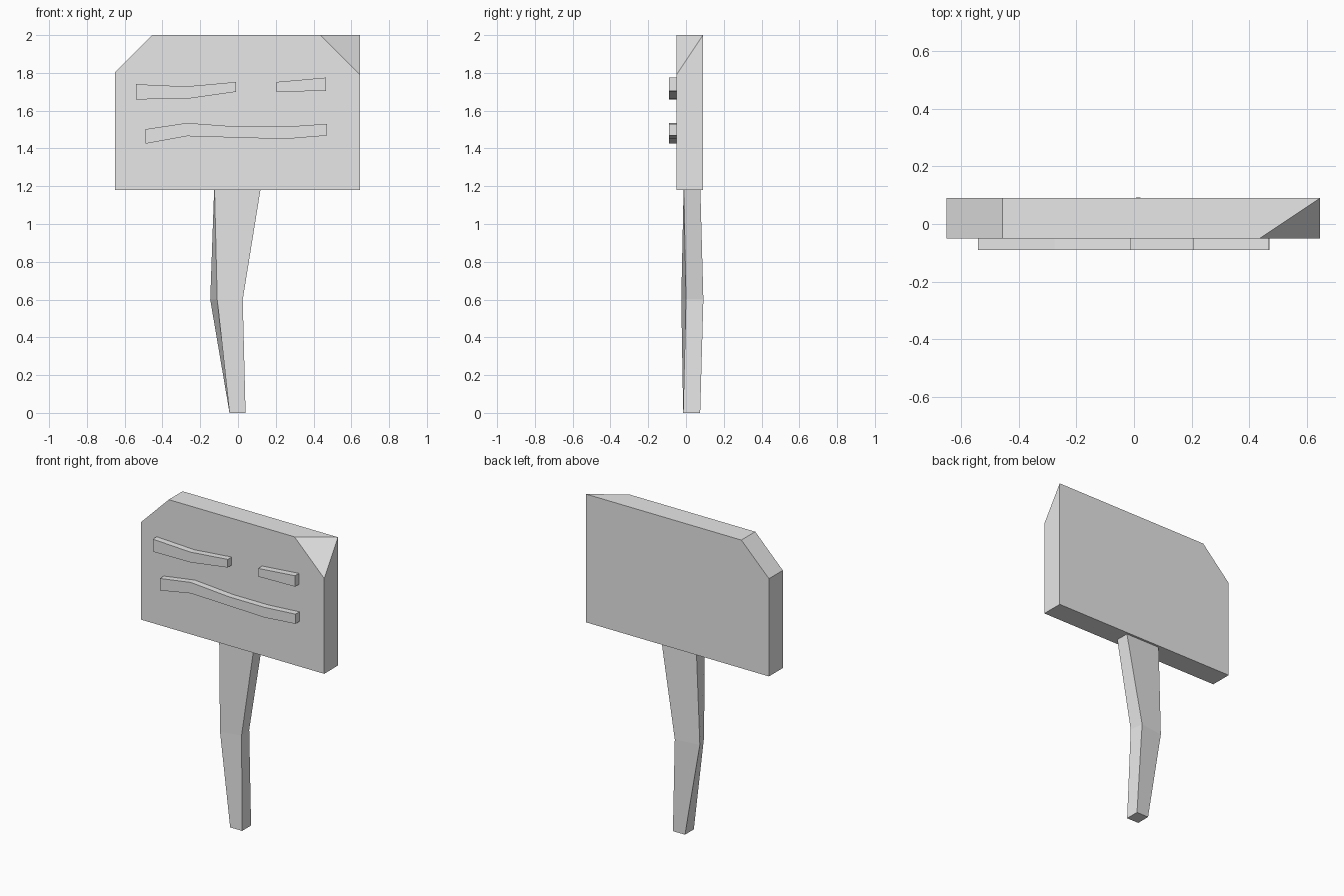
import bpy
import bmesh

cube = bpy.data.objects.get("Cube")
if cube:
    bpy.data.objects.remove(cube, do_unlink=True)

grey = bpy.data.materials.new("plain_grey")
grey.use_nodes = True
grey.diffuse_color = (0.8, 0.8, 0.8, 1)
grey.node_tree.nodes["Principled BSDF"].inputs["Base Color"].default_value = grey.diffuse_color


def finish(name, bm):
    """Turn a bmesh into a flat-shaded grey object."""
    bmesh.ops.recalc_face_normals(bm, faces=bm.faces)
    mesh = bpy.data.meshes.new(name)
    bm.to_mesh(mesh)
    bm.free()
    mesh.materials.append(grey)
    bpy.context.collection.objects.link(bpy.data.objects.new(name, mesh))


def loft(name, rings):
    """Join equal-sized rings of points with quads and cap both ends."""
    bm = bmesh.new()
    loops = [[bm.verts.new(p) for p in ring] for ring in rings]
    for a, b in zip(loops, loops[1:]):
        for i in range(len(a)):
            j = (i + 1) % len(a)
            bm.faces.new((a[i], a[j], b[j], b[i]))
    bm.faces.new(loops[0])
    bm.faces.new(loops[-1])
    finish(name, bm)


# Sign board: one corner chamfered through, the other chipped at the front only
FRONT, BACK = -0.05, 0.09
shared = [(-0.65, 1.18), (0.645, 1.18), (-0.455, 2), (-0.65, 1.805)]
bm = bmesh.new()
for x, z in shared + [(0.645, 1.79), (0.435, 2)]:
    bm.verts.new((x, FRONT, z))
for x, z in shared + [(0.645, 2)]:
    bm.verts.new((x, BACK, z))
bmesh.ops.convex_hull(bm, input=bm.verts)
bmesh.ops.dissolve_limit(bm, angle_limit=0.01, verts=bm.verts, edges=bm.edges)
finish("sign_board", bm)

# Crooked post: four-sided sections, twisted slightly at the bend
sections = [
    (0, [(-0.045, -0.015), (0.04, -0.015), (0.04, 0.075), (-0.045, 0.075)]),
    (0.6, [(-0.11, -0.025), (0.025, 0), (0.015, 0.092), (-0.147, 0.07)]),
    (1.22, [(-0.125, -0.012), (0.125, -0.012), (0.125, 0.075), (-0.125, 0.075)]),
]
loft("post", [[(x, y, z) for x, y in ring] for z, ring in sections])

# Raised writing strokes: (x, top, bottom) along each one
strokes = {
    "upper_long_stroke": [(-0.54, 1.74, 1.66), (-0.275, 1.728, 1.662), (-0.01, 1.752, 1.7)],
    "upper_short_stroke": [(0.205, 1.752, 1.7), (0.467, 1.775, 1.705)],
    "lower_stroke": [(-0.49, 1.502, 1.425), (-0.27, 1.535, 1.465), (0, 1.515, 1.457),
                     (0.25, 1.515, 1.45), (0.47, 1.53, 1.468)],
}
for name, path in strokes.items():
    loft(name, [[(x, -0.09, low), (x, FRONT, low), (x, FRONT, top), (x, -0.09, top)]
                for x, top, low in path])
